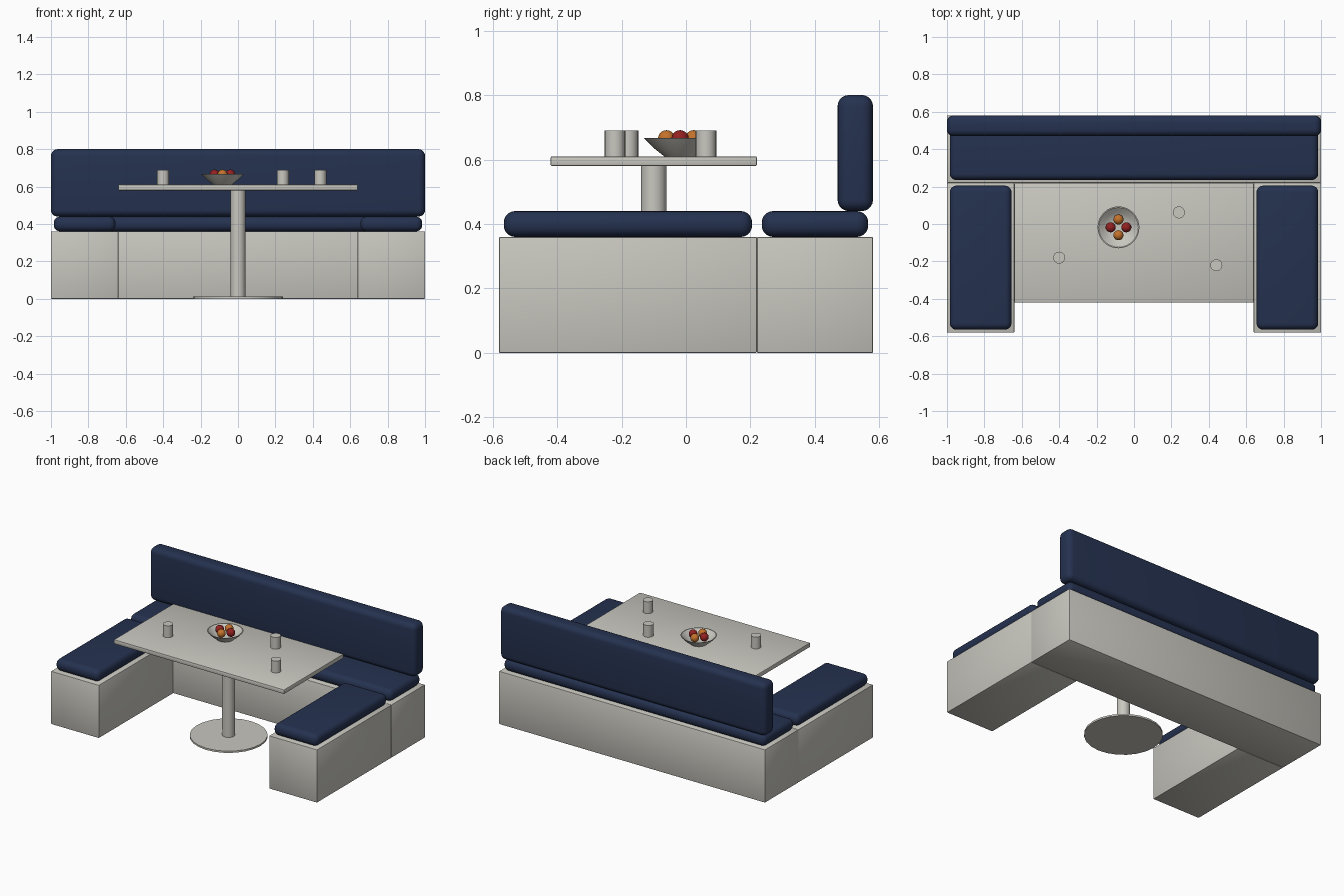
import bpy, math

cube = bpy.data.objects.get("Cube")
if cube:
    bpy.data.objects.remove(cube, do_unlink=True)


def material(name, colour):
    m = bpy.data.materials.new(name)
    m.use_nodes = True
    m.diffuse_color = (*colour, 1)
    m.node_tree.nodes["Principled BSDF"].inputs["Base Color"].default_value = (*colour, 1)
    return m


stone = material("warm_grey", (0.58, 0.57, 0.52))
navy = material("navy_fabric", (0.018, 0.031, 0.079))
orange = material("orange_peel", (0.55, 0.17, 0.025))
red = material("red_peel", (0.30, 0.015, 0.015))


def finish(name, mat, angle=35):
    ob = bpy.context.object
    ob.name = ob.data.name = name
    ob.data.materials.clear()
    ob.data.materials.append(mat)
    bpy.ops.object.shade_smooth_by_angle(angle=math.radians(angle))
    return ob


def box(name, low, high, mat, bevel, segments):
    """Rounded box between two opposite corners."""
    bpy.ops.mesh.primitive_cube_add(size=1, location=[(a + b) / 2 for a, b in zip(low, high)])
    ob = bpy.context.object
    ob.scale = [b - a for a, b in zip(low, high)]
    bpy.ops.object.transform_apply(location=False, rotation=False, scale=True)
    mod = ob.modifiers.new("Rounded edges", "BEVEL")
    mod.width, mod.segments = bevel, segments
    bpy.ops.object.modifier_apply(modifier=mod.name)
    return finish(name, mat)


def cylinder(name, x, y, low, high, radius, sides, mat):
    bpy.ops.mesh.primitive_cylinder_add(vertices=sides, radius=radius, depth=high - low,
                                        location=(x, y, (low + high) / 2))
    return finish(name, mat)


def lathe(name, profile, x, y, sides, mat):
    """Spin a closed radius/height profile around the vertical axis."""
    verts, faces = [], []
    count = len(profile)
    for i in range(sides):
        a = math.tau * i / sides
        verts += [(r * math.cos(a), r * math.sin(a), z) for r, z in profile]
        j = (i + 1) % sides
        faces += [(i * count + k, j * count + k, j * count + k + 1, i * count + k + 1)
                  for k in range(count - 1)]
    faces.append([i * count for i in reversed(range(sides))])
    faces.append([i * count + count - 1 for i in range(sides)])
    mesh = bpy.data.meshes.new(name)
    mesh.from_pydata(verts, [], faces)
    ob = bpy.data.objects.new(name, mesh)
    bpy.context.collection.objects.link(ob)
    ob.location = (x, y, 0)
    bpy.ops.object.select_all(action="DESELECT")
    bpy.context.view_layer.objects.active = ob
    ob.select_set(True)
    return finish(name, mat)


# Bench bases and cushions
box("back_bench", (-1, 0.22, 0), (1, 0.58, 0.36), stone, 0.004, 2)
box("back_seat_cushion", (-0.985, 0.235, 0.36), (0.985, 0.565, 0.44), navy, 0.035, 5)
box("backrest", (-1, 0.47, 0.44), (1, 0.58, 0.80), navy, 0.035, 5)
for side, name in ((1, "left"), (-1, "right")):
    x0, x1 = sorted((side * 0.64, side))
    box(name + "_bench", (x0, -0.58, 0), (x1, 0.22, 0.36), stone, 0.004, 2)
    box(name + "_seat_cushion", (x0 + 0.015, -0.565, 0.36), (x1 - 0.015, 0.205, 0.44),
        navy, 0.035, 5)

# Pedestal table
box("table_top", (-0.64, -0.42, 0.58), (0.64, 0.22, 0.61), stone, 0.005, 2)
cylinder("table_post", 0, -0.1, 0.012, 0.58, 0.04, 24, stone)
cylinder("table_foot", 0, -0.1, 0, 0.012, 0.24, 24, stone)

# Cups
for i, (x, y) in enumerate(((-0.40, -0.18), (0.24, 0.062), (0.44, -0.22))):
    cylinder(f"cup_{i + 1}", x, y, 0.61, 0.69, 0.032, 20, stone)

# Fruit bowl
bowl_x, bowl_y = -0.083, -0.018
lathe("fruit_bowl", [(0.05, 0.61), (0.085, 0.638), (0.112, 0.666),
                     (0.106, 0.666), (0.08, 0.643), (0.045, 0.62)], bowl_x, bowl_y, 32, stone)
for i in range(4):
    a = math.pi / 2 * i
    bpy.ops.mesh.primitive_uv_sphere_add(
        segments=16, ring_count=10, radius=0.027,
        location=(bowl_x + 0.042 * math.cos(a), bowl_y + 0.042 * math.sin(a), 0.664))
    finish(f"fruit_{i + 1}", orange if i % 2 else red, 60)
